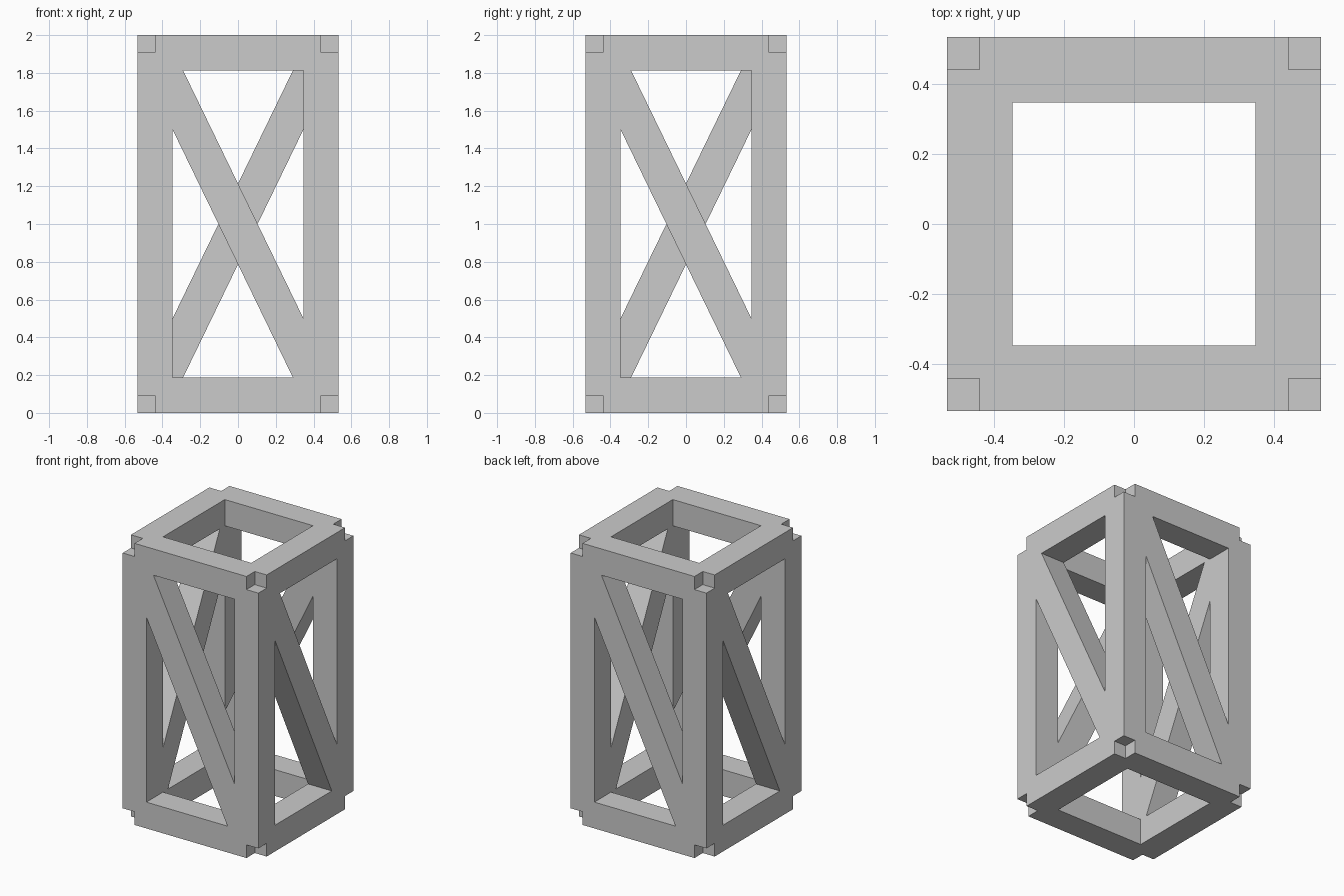
import bpy, bmesh, math
from mathutils import Matrix, Vector

if "Cube" in bpy.data.objects:
    bpy.data.objects.remove(bpy.data.objects["Cube"])

W = 0.1867            # square beam section
C = 0.44              # beam centreline offset in x and y
Z0, Z1 = W / 2, 2 - W / 2


def beam(name, a, b, turn):
    """Square beam in the front face from (x, z) a to b, turned about z."""
    dx, dz = b[0] - a[0], b[1] - a[1]
    centre = Vector(((a[0] + b[0]) / 2, -C, (a[1] + b[1]) / 2))
    m = (Matrix.Rotation(turn, 4, 'Z') @ Matrix.Translation(centre)
         @ Matrix.Rotation(math.atan2(dx, dz), 4, 'Y')
         @ Matrix.Diagonal((W, W, math.hypot(dx, dz), 1)))
    bm = bmesh.new()
    bmesh.ops.create_cube(bm, size=1, matrix=m)
    mesh = bpy.data.meshes.new(name)
    bm.to_mesh(mesh)
    bm.free()
    ob = bpy.data.objects.new(name, mesh)
    bpy.context.collection.objects.link(ob)


# Each side: post, two rails and one brace, all ending on the centrelines,
# which leaves the small notch at every corner
for i, side in enumerate(("front", "right", "back", "left")):
    t = i * math.pi / 2
    beam(side + "_post", (-C, Z0), (-C, Z1), t)
    beam(side + "_bottom_rail", (-C, Z0), (C, Z0), t)
    beam(side + "_top_rail", (-C, Z1), (C, Z1), t)
    beam(side + "_diagonal_brace", (C, Z0), (-C, Z1), t)
